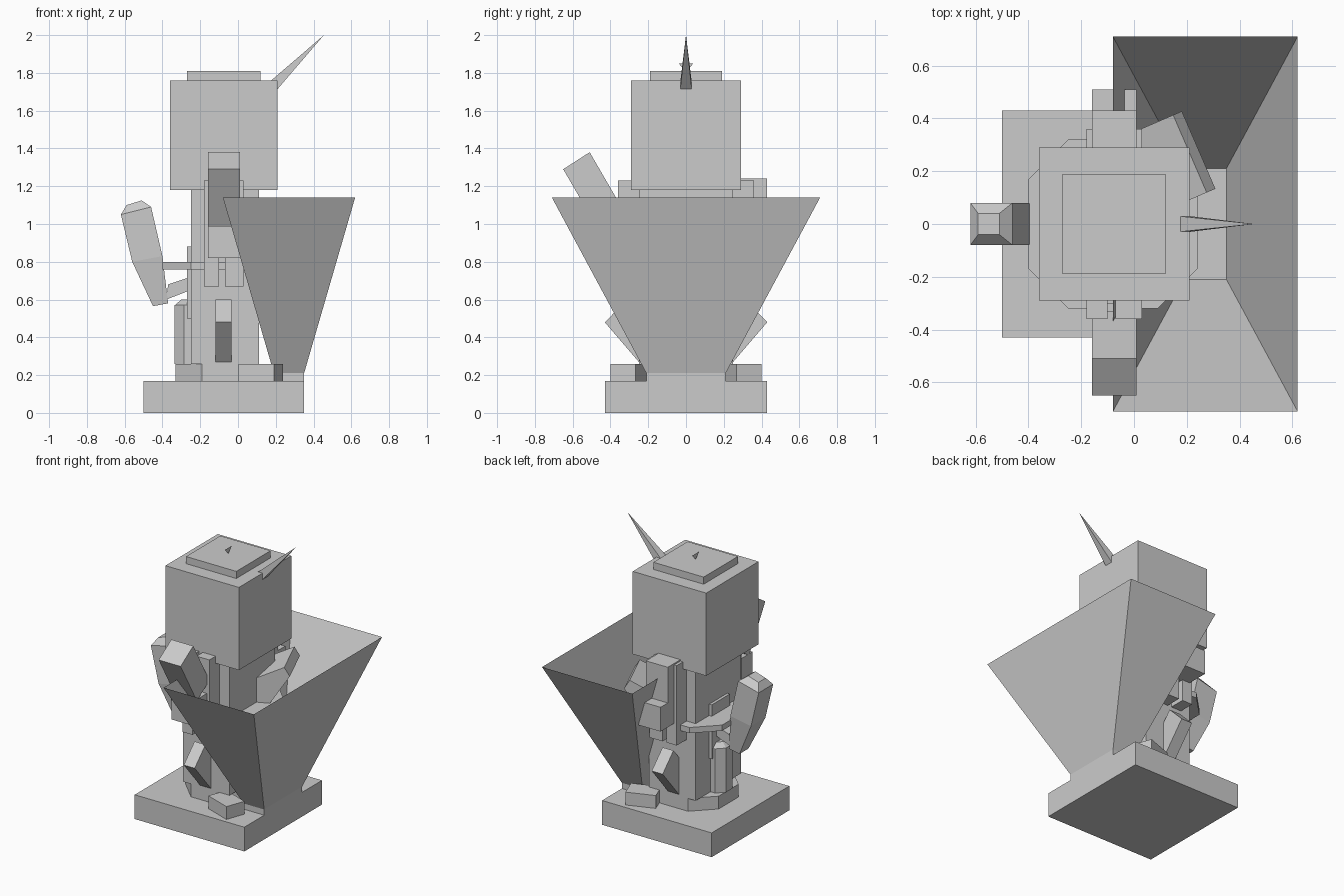
import bpy, bmesh, math
from mathutils import Matrix

if "Cube" in bpy.data.objects:
    bpy.data.objects.remove(bpy.data.objects["Cube"])

def make(name, verts, faces):
    me = bpy.data.meshes.new(name)
    bm = bmesh.new()
    vs = [bm.verts.new(v) for v in verts]
    for f in faces:
        bm.faces.new([vs[i] for i in f])
    bmesh.ops.recalc_face_normals(bm, faces=bm.faces)
    bm.to_mesh(me)
    bm.free()
    ob = bpy.data.objects.new(name, me)
    bpy.context.collection.objects.link(ob)
    return ob

def loft(name, rings, caps=True):
    n = len(rings[0])
    faces = [(r*n+i, r*n+(i+1) % n, (r+1)*n+(i+1) % n, (r+1)*n+i)
             for r in range(len(rings)-1) for i in range(n)]
    faces.append(tuple(range(n)))
    if caps:
        faces.append(tuple(range((len(rings)-1)*n, len(rings)*n)))
    return make(name, [v for r in rings for v in r], faces)

def prism(name, pts, axis, lo, hi):
    put = {'x': lambda a, b, d: (d, a, b), 'y': lambda a, b, d: (a, d, b),
           'z': lambda a, b, d: (a, b, d)}[axis]
    return loft(name, [[put(a, b, d) for a, b in pts] for d in (lo, hi)])

def rect(x0, x1, y0, y1, z):
    return [(x0, y0, z), (x1, y0, z), (x1, y1, z), (x0, y1, z)]

def box(name, x0, x1, y0, y1, z0, z1):
    return loft(name, [rect(x0, x1, y0, y1, z0), rect(x0, x1, y0, y1, z1)])

def octagon(cx, h, c):
    return [(cx+a, b) for a, b in ((h, -c), (h, c), (c, h), (-c, h),
                                   (-h, c), (-h, -c), (-c, -h), (c, -h))]

# Plinth and foot plate
box("plinth", -.5, .35, -.43, .43, 0, .17)
prism("foot_plate", octagon(-.08, .25, .11), 'z', .17, .26)
box("hopper_foot", .11, .35, -.21, .21, .17, .21)

# Open hopper
loft("hopper", [rect(.19, .35, -.21, .21, .21), rect(-.08, .62, -.71, .71, 1.14)], caps=False)

# Body core, collar ring, rear box and canister
box("body", -.25, .11, -.25, .25, .26, 1.18)
prism("collar_ring", octagon(-.08, .32, .17), 'z', .76, .80)
box("rear_box", -.27, -.2, -.1, .1, .5, .88)
prism("canister", octagon(-.25, .085, .035), 'z', .26, .57)
loft("canister_cap", [[(x, y, .57) for x, y in octagon(-.25, .085, .035)],
                      [(x, y, .6) for x, y in octagon(-.25, .05, .02)]])

# Parts repeated on the front and back
for s, side in ((-1, "front"), (1, "back")):
    for k, (a, b) in enumerate(((-.18, -.1), (-.07, .03))):
        y = sorted((s*.25, s*.36))
        box(f"{side}_strip_{k}", a, b, y[0], y[1], .67, 1.23)
    y = sorted((s*.3, s*.51))
    box(side+"_elbow", -.16, .01, y[0], y[1], .82, .99)
    prism(side+"_strut", [(s*.43, .48), (s*.31, .6), (s*.13, .39), (s*.25, .27)], 'x', -.12, -.035)
    toe = box(side+"_toe", -.1, .1, -.07, .07, .17, .26)
    toe.data.transform(Matrix.Translation((.12, s*.3, 0)) @ Matrix.Rotation(s*math.radians(20), 4, 'Z'))

# Arms
prism("front_arm", [(-.65, 1.29), (-.51, 1.38), (-.33, 1.07), (-.47, .98)], 'x', -.16, .01)
box("back_shoulder", -.16, .01, .27, .43, .98, 1.24)
arm = []
for a, za, b, zb, h in ((-.45, .565, -.37, .58, .05), (-.56, .8, -.4, .83, .08),
                        (-.62, 1.05, -.46, 1.09, .08), (-.59, 1.1, -.51, 1.125, .04)):
    arm.append([(a, -h, za), (b, -h, zb), (b, h, zb), (a, h, za)])
loft("left_arm", arm)
prism("left_arm_link", [(-.38, .6), (-.25, .65), (-.25, .72), (-.37, .68)], 'y', -.05, .05)
right_arm = prism("right_arm", [(.08, .8), (.207, .8), (.336, 1.0), (.3, 1.06), (.08, .95)], 'y', 0, .32)
right_arm.data.transform(Matrix.Rotation(math.radians(23.4), 4, 'Z'))

# Head with cap, fin and spike
box("head", -.36, .21, -.29, .29, 1.18, 1.76)
box("head_cap", -.27, .12, -.19, .19, 1.76, 1.81)
make("cap_fin", [(-.075, -.04, 1.85), (-.075, .04, 1.85), (-.075, 0, 1.81)], [(0, 1, 2)])
make("head_spike", [(.17, -.03, 1.755), (.17, .03, 1.755), (.21, .03, 1.715), (.21, -.03, 1.715), (.455, 0, 2)],
     [(0, 1, 2, 3), (0, 1, 4), (1, 2, 4), (2, 3, 4), (3, 0, 4)])
